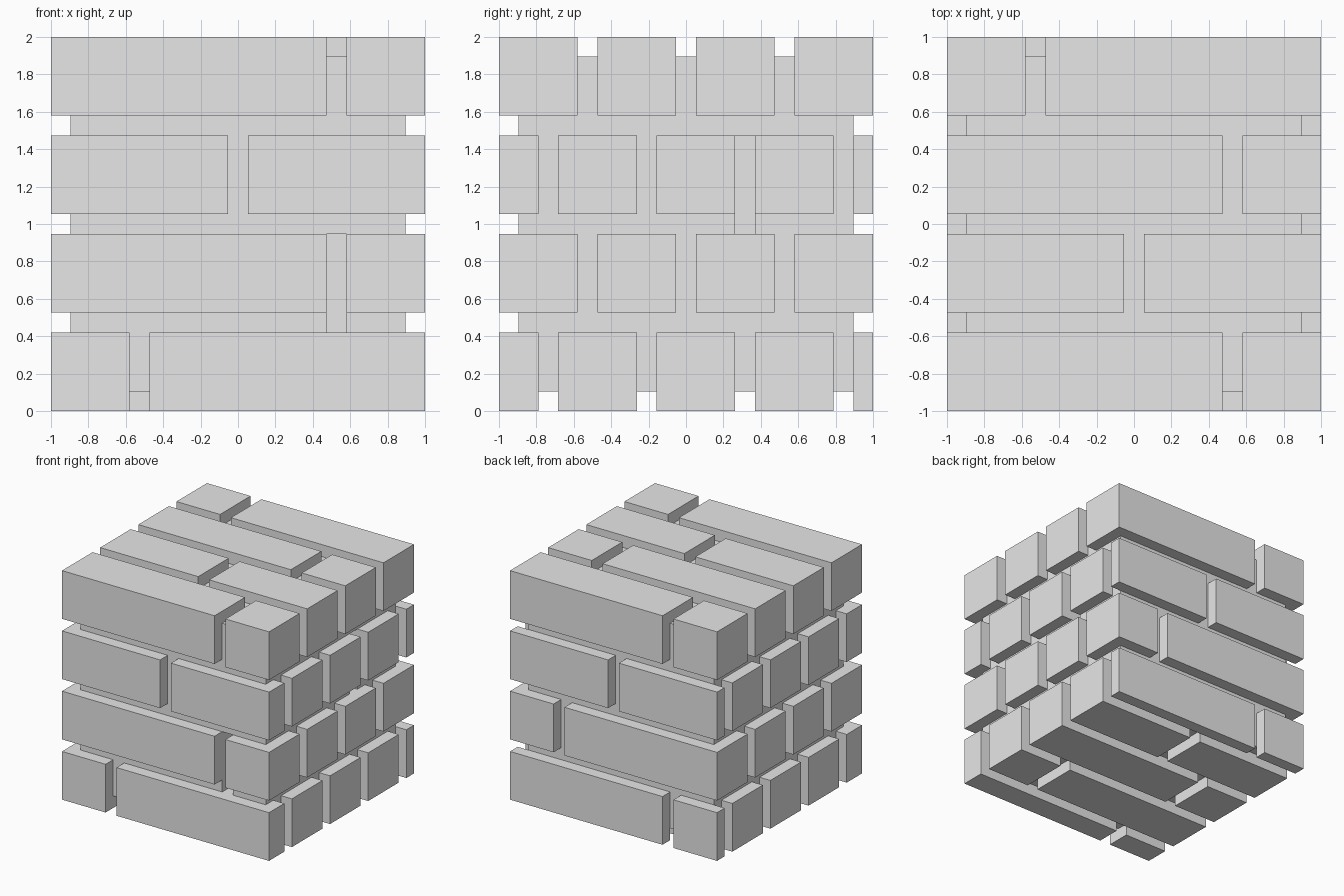
import bpy
from mathutils import Vector

cube = bpy.data.objects.get("Cube")
if cube:
    bpy.data.objects.remove(cube)

grey = bpy.data.materials.new("light_grey")
grey.use_nodes = True
grey.diffuse_color = (0.8, 0.8, 0.8, 1)
grey.node_tree.nodes["Principled BSDF"].inputs["Base Color"].default_value = (0.8, 0.8, 0.8, 1)

JOINT = 2 / 19              # mortar width
BRICK = 4 * JOINT           # brick height and depth
PITCH = BRICK + JOINT
SIDE = 5 * JOINT            # centre of an off-centre joint
HALF = JOINT / 2


def box(name, low, high):
    low, high = Vector(low), Vector(high)
    bpy.ops.mesh.primitive_cube_add(size=1, location=(low + high) / 2)
    obj = bpy.context.object
    obj.name = name
    for v in obj.data.vertices:
        v.co = [c * s for c, s in zip(v.co, high - low)]
    obj.data.materials.append(grey)
    return obj


# Joint position along x for each brick row, front to back, per course
courses = [
    [-SIDE, SIDE, -SIDE, 0, -SIDE],
    [SIDE, 0, -SIDE, SIDE],
    [0, SIDE, -SIDE, SIDE, 0],
    [SIDE, 0, SIDE, -SIDE],
]

# Bricks: odd and even courses are offset by half a brick in depth
for level, joints in enumerate(courses):
    z = level * PITCH
    start = -1 if level % 2 else -1 - PITCH / 2 + HALF
    for row, joint in enumerate(joints):
        y0 = start + row * PITCH
        if level % 2 == 0:
            y0 = -1 - BRICK / 2 + row * PITCH
        y1 = min(y0 + BRICK, 1)
        y0 = max(y0, -1)
        for side, x0, x1 in (("right", -1, joint - HALF), ("left", joint + HALF, 1)):
            box(f"brick_{level}_{row}_{side}", (x0, y0, z), (x1, y1, z + BRICK))

# Mortar core, recessed behind the brick faces
inner = 1 - JOINT
core = box("mortar_core", (-inner, -inner, JOINT), (inner, inner, 2 - JOINT))

# Two missing pieces of mortar
front_gap = box("front_gap_cutter", (SIDE - HALF, -1.1, BRICK),
                (SIDE + HALF, -1 + BRICK, PITCH + BRICK))
joint_y = 3 * JOINT
side_gap = box("side_gap_cutter", (SIDE + HALF, joint_y - HALF, PITCH + BRICK),
               (1.1, joint_y + HALF, 2 * PITCH + BRICK))
for cutter in (front_gap, side_gap):
    mod = core.modifiers.new(cutter.name, "BOOLEAN")
    mod.operation = "DIFFERENCE"
    mod.solver = "EXACT"
    mod.object = cutter
    bpy.context.view_layer.objects.active = core
    bpy.ops.object.modifier_apply(modifier=mod.name)
    bpy.data.objects.remove(cutter)
